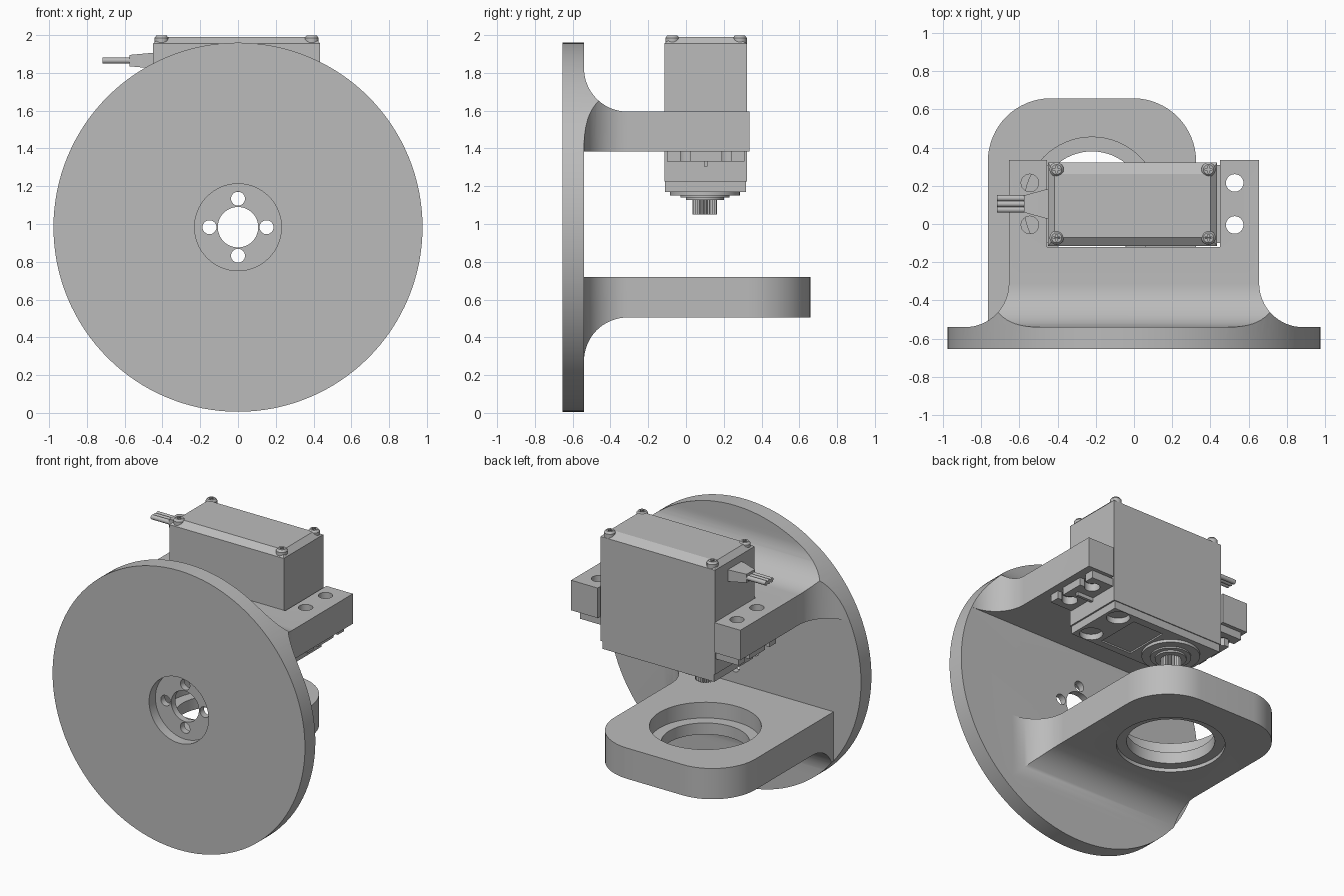
import bpy, bmesh
from math import cos, sin, pi, radians
from mathutils import Vector

if "Cube" in bpy.data.objects:
    bpy.data.objects.remove(bpy.data.objects["Cube"], do_unlink=True)

grey = bpy.data.materials.new("light grey")
grey.use_nodes = True
colour = (0.5, 0.5, 0.5, 1)
grey.diffuse_color = colour
grey.node_tree.nodes["Principled BSDF"].inputs["Base Color"].default_value = colour

# Maps profile (u, v) and extrusion distance w to model space
AXES = {"x": lambda u, v, w: (w, u, v),
        "y": lambda u, v, w: (u, w, v),
        "z": lambda u, v, w: (u, v, w)}


def arc(cx, cy, r, start, end, n=16):
    angles = [radians(start + (end - start) * i / n) for i in range(n + 1)]
    return [(cx + r * cos(a), cy + r * sin(a)) for a in angles]


def circle(cx, cy, r, n=48):
    return arc(cx, cy, r, 0, 360, n)[:-1]


def rect(u0, u1, v0, v1):
    return [(u0, v0), (u1, v0), (u1, v1), (u0, v1)]


def loft(name, axis, sections):
    """Solid through matching profiles at given distances along an axis."""
    bm = bmesh.new()
    rings = [[bm.verts.new(AXES[axis](u, v, w)) for u, v in pts] for pts, w in sections]
    bm.faces.new(rings[0])
    bm.faces.new(rings[-1])
    n = len(rings[0])
    for a, b in zip(rings, rings[1:]):
        for i in range(n):
            j = (i + 1) % n
            bm.faces.new((a[i], a[j], b[j], b[i]))
    bmesh.ops.recalc_face_normals(bm, faces=bm.faces)
    mesh = bpy.data.meshes.new(name)
    bm.to_mesh(mesh)
    bm.free()
    mesh.materials.append(grey)
    obj = bpy.data.objects.new(name, mesh)
    bpy.context.collection.objects.link(obj)
    return obj


def prism(name, axis, pts, lo, hi):
    return loft(name, axis, [(pts, lo), (pts, hi)])


def activate(obj):
    bpy.ops.object.select_all(action="DESELECT")
    obj.select_set(True)
    bpy.context.view_layer.objects.active = obj


def combine(obj, tool, operation):
    activate(obj)
    mod = obj.modifiers.new("combine", "BOOLEAN")
    mod.operation, mod.solver, mod.object = operation, "EXACT", tool
    bpy.ops.object.modifier_apply(modifier=mod.name)
    bpy.data.objects.remove(tool, do_unlink=True)


def cut(obj, axis, pts, lo, hi):
    combine(obj, prism("cutter", axis, pts, lo, hi), "DIFFERENCE")


SHAFT_X, SHAFT_Y, DISC_Z = -0.22, 0.1, 0.983
FRONT, BACK, ROOT, FIL = -0.655, -0.54, -0.6, 0.23

# Upper shelf: plan with side fillets crossed with a side profile
half = [(0.655, 0.335)] + arc(0.655 + FIL, BACK + FIL, FIL, 180, 270) + [(0.655 + FIL, ROOT)]
upper = prism("upper_shelf", "z", half + [(-x, y) for x, y in reversed(half)], 1.385, 2.0)
side = [(ROOT, 1.385), (0.4, 1.385), (0.4, 1.595)]
side += arc(BACK + FIL, 1.595 + FIL, FIL, 270, 180) + [(ROOT, 1.595 + FIL)]
combine(upper, prism("side", "x", side, -1.2, 1.2), "INTERSECT")
cut(upper, "z", rect(-0.455, 0.45, -0.12, 0.5), 1.2, 1.8)

# Lower shelf: rounded outer corners, fillets on one side and underneath
plan = arc(0.325 + FIL, BACK + FIL, FIL, 180, 270) + [(0.325 + FIL, ROOT), (-0.765, ROOT)]
plan += arc(-0.435, 0.328, 0.33, 180, 90) + arc(-0.005, 0.328, 0.33, 90, 0)
lower = prism("lower_shelf", "z", plan, 0.2, 0.8)
side = [(ROOT, 0.72), (0.8, 0.72), (0.8, 0.505)]
side += arc(BACK + FIL, 0.505 - FIL, FIL, 90, 180) + [(ROOT, 0.505 - FIL)]
combine(lower, prism("side", "x", side, -1.2, 1.2), "INTERSECT")

# Bracket: disc joined to both shelves and trimmed round
bracket = prism("bracket", "y", circle(0, DISC_Z, 1.1, 32), FRONT, BACK)
combine(bracket, upper, "UNION")
combine(bracket, lower, "UNION")
combine(bracket, prism("trim", "y", circle(0, DISC_Z, 0.977, 128), -1, 1), "INTERSECT")

# Hub recess, centre hole and bolt circle
cut(bracket, "y", circle(0, DISC_Z, 0.23, 64), -0.8, -0.585)
cut(bracket, "y", circle(0, DISC_Z, 0.107), -0.8, -0.45)
for i in range(4):
    a = i * pi / 2
    cut(bracket, "y", circle(0.151 * cos(a), DISC_Z + 0.151 * sin(a), 0.037, 24), -0.8, -0.45)

# Bearing seat with a counterbore above and a shallow one below
for r, lo, hi in ((0.28, 0.4, 0.8), (0.355, 0.61, 0.8), (0.345, 0.4, 0.53)):
    cut(bracket, "z", circle(SHAFT_X, SHAFT_Y, r, 64), lo, hi)

HOLES = [(x, y) for x in (-0.545, 0.527) for y in (-0.005, 0.215)]
for x, y in HOLES:
    cut(bracket, "z", circle(x, y, 0.046, 24), 1.3, 1.7)

# Motor case and chamfered cover
X0, X1, Y0, Y1 = -0.45, 0.435, -0.115, 0.322
prism("motor_case", "z", rect(X0, X1, Y0, Y1), 1.225, 1.955)
loft("motor_cover", "z", [(rect(X0, X1, Y0, Y1), 1.955),
                          (rect(X0 + 0.035, X1 - 0.035, Y0 + 0.045, Y1 - 0.06), 1.99)])

# Mounting flanges with open keyhole slots and a rib between
flange = prism("mounting_flange", "z", rect(-0.625, 0.605, -0.1, 0.31), 1.33, 1.384)
for x, y in HOLES:
    cut(flange, "z", circle(x, y, 0.05, 24), 1.2, 1.5)
    cut(flange, "z", rect(min(x, 2 * x), max(x, 2 * x), y - 0.025, y + 0.025), 1.2, 1.5)
for name, a, b in (("left_rib", X1, 0.56), ("right_rib", -0.575, X0)):
    prism(name, "z", rect(a, b, 0.095, 0.115), 1.305, 1.335)

# Gear cover with screw wells
cover = prism("gear_cover", "z", rect(X0 + 0.01, X1 - 0.01, Y0 + 0.005, Y1 - 0.005), 1.17, 1.224)
for y in (-0.03, 0.237):
    cut(cover, "z", circle(0.33, y, 0.075, 24), 1.1, 1.21)
cut(cover, "z", rect(-0.02, 0.22, -0.06, 0.26), 1.1, 1.18)

# Output boss and splined shaft
for name, r, lo, hi in (("output_boss", 0.185, 1.15, 1.171),
                        ("boss_step", 0.13, 1.14, 1.151),
                        ("shaft_collar", 0.1, 1.128, 1.141)):
    prism(name, "z", circle(SHAFT_X, SHAFT_Y, r), lo, hi)
teeth = [(SHAFT_X + r * cos(a), SHAFT_Y + r * sin(a))
         for i in range(48) for a, r in [(i * pi / 24, 0.066 if i % 2 else 0.056)]]
prism("output_spline", "z", teeth, 1.05, 1.13)

# Cover screws with cross recesses
for x in (-0.405, 0.39):
    for y in (-0.072, 0.285):
        screw = loft("cover_screw", "z", [(circle(x, y, 0.037, 24), 1.95),
                                          (circle(x, y, 0.037, 24), 1.985),
                                          (circle(x, y, 0.026, 24), 1.999)])
        for w, h in ((0.018, 0.005), (0.005, 0.018)):
            cut(screw, "z", rect(x - w, x + w, y - h, y + h), 1.988, 2.05)

# Cable boot and three wires
CABLE_Z = 1.865
loft("cable_boot", "x", [(rect(0.06, 0.15, CABLE_Z - 0.03, CABLE_Z + 0.03), -0.575),
                         (rect(0.03, 0.18, CABLE_Z - 0.04, CABLE_Z + 0.04), -0.465),
                         (rect(0.03, 0.18, CABLE_Z - 0.04, CABLE_Z + 0.04), -0.44)])
for y in (0.075, 0.105, 0.135):
    prism("wire", "x", circle(y, CABLE_Z, 0.016, 16), -0.718, -0.56)

for obj in bpy.context.collection.objects:
    if obj.type == "MESH":
        activate(obj)
        bpy.ops.object.shade_smooth_by_angle(angle=radians(30))
